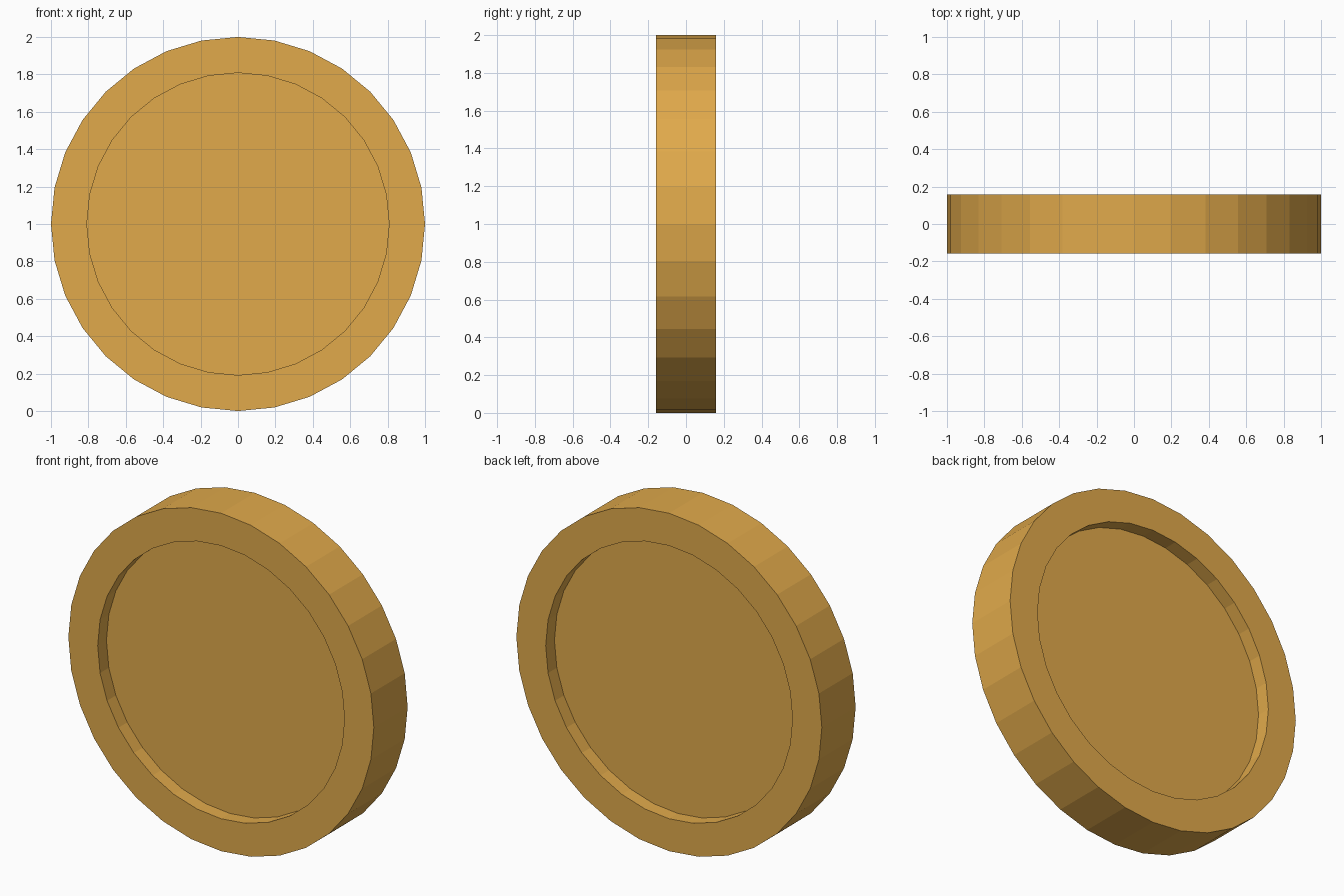
import bpy, bmesh
from math import radians
from mathutils import Matrix, Vector

if "Cube" in bpy.data.objects:
    bpy.data.objects.remove(bpy.data.objects["Cube"])

SIDES = 32
RADIUS, HALF_WIDTH = 1.0, 0.158
RECESS_RADIUS, FLOOR = 0.808, 0.076

bm = bmesh.new()
# Outer disc, axis along z for now
bmesh.ops.create_cone(bm, cap_ends=True, segments=SIDES, radius1=RADIUS,
                      radius2=RADIUS, depth=2 * HALF_WIDTH)
caps = [f for f in bm.faces if len(f.verts) == SIDES]

# Shallow round recess in each face, leaving a raised rim
for cap in caps:
    inward = -cap.normal.copy()
    inner = bmesh.ops.extrude_discrete_faces(bm, faces=[cap])["faces"][0]
    k = RECESS_RADIUS / RADIUS
    bmesh.ops.scale(bm, vec=(k, k, 1), verts=inner.verts[:])
    floor = bmesh.ops.extrude_discrete_faces(bm, faces=[inner])["faces"][0]
    bmesh.ops.translate(bm, vec=inward * (HALF_WIDTH - FLOOR), verts=floor.verts[:])

# Stand the disc upright on the ground, facing front
bm.transform(Matrix.Translation(Vector((0, 0, RADIUS))) @ Matrix.Rotation(radians(90), 4, "X"))
bmesh.ops.recalc_face_normals(bm, faces=bm.faces[:])

mesh = bpy.data.meshes.new("recessed_disc")
bm.to_mesh(mesh)
bm.free()
disc = bpy.data.objects.new("recessed_disc", mesh)
bpy.context.collection.objects.link(disc)

# Gold colour
gold = bpy.data.materials.new("gold")
gold.diffuse_color = (0.75, 0.40, 0.07, 1)
gold.use_nodes = True
gold.node_tree.nodes["Principled BSDF"].inputs["Base Color"].default_value = gold.diffuse_color
mesh.materials.append(gold)
